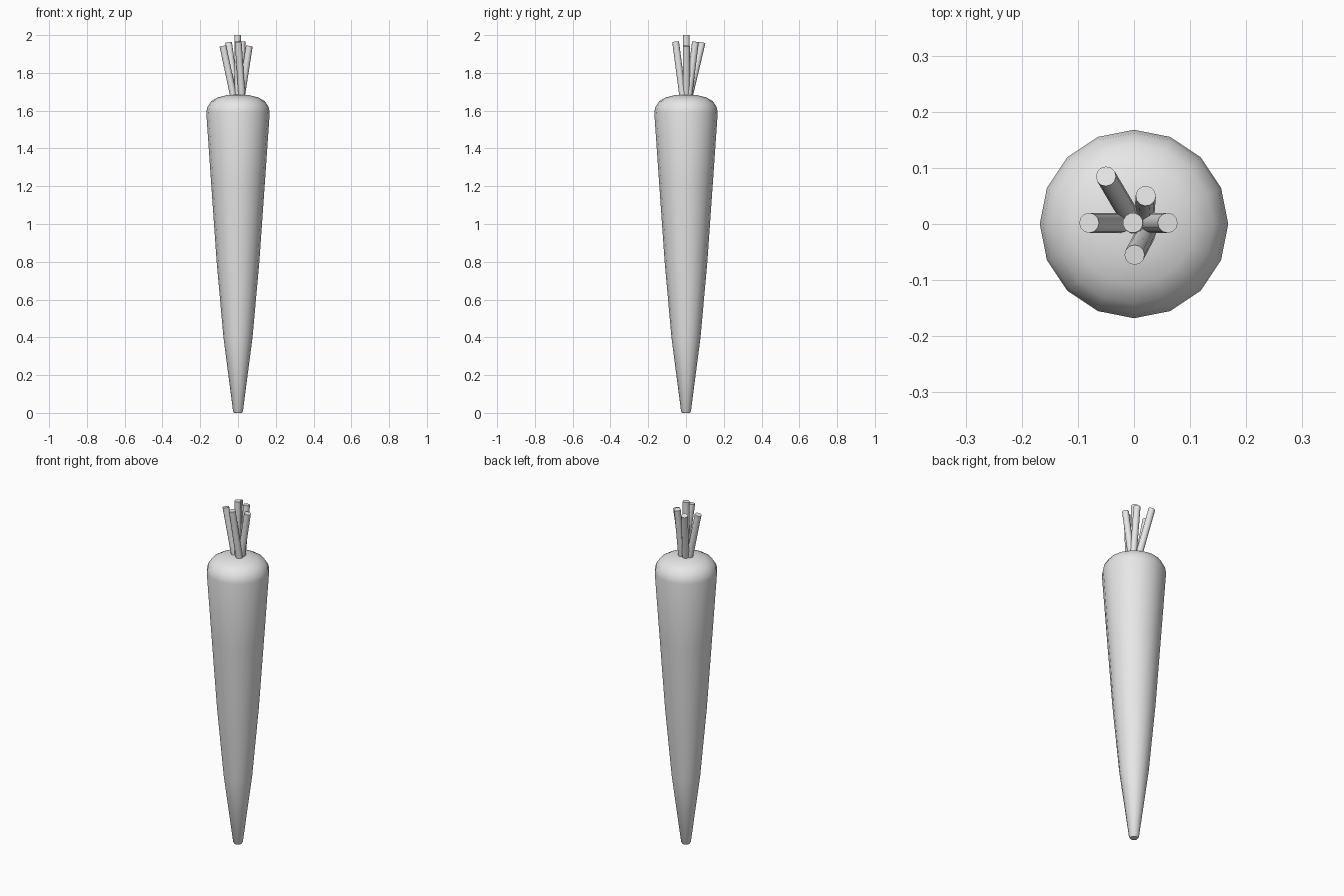
import bpy
import bmesh
import math
from mathutils import Vector

cube = bpy.data.objects.get("Cube")
if cube:
    bpy.data.objects.remove(cube, do_unlink=True)

GREY = (0.8, 0.8, 0.8, 1)
grey = bpy.data.materials.new("plain grey")
grey.use_nodes = True
grey.diffuse_color = GREY
grey.node_tree.nodes["Principled BSDF"].inputs["Base Color"].default_value = GREY


def add_object(name, bm):
    """Turn a bmesh into a smooth shaded object."""
    bmesh.ops.recalc_face_normals(bm, faces=bm.faces)
    mesh = bpy.data.meshes.new(name)
    bm.to_mesh(mesh)
    bm.free()
    mesh.materials.append(grey)
    obj = bpy.data.objects.new(name, mesh)
    bpy.context.collection.objects.link(obj)
    bpy.ops.object.select_all(action="DESELECT")
    obj.select_set(True)
    bpy.context.view_layer.objects.active = obj
    bpy.ops.object.shade_smooth_by_angle(angle=math.radians(50))
    return obj


def loft(name, rings, sides):
    """Bridge horizontal rings given as (x, y, z, radius) and cap both ends."""
    bm = bmesh.new()
    loops = []
    for x, y, z, r in rings:
        angles = [math.tau * i / sides for i in range(sides)]
        loops.append([bm.verts.new((x + r * math.cos(a), y + r * math.sin(a), z))
                      for a in angles])
    for low, high in zip(loops, loops[1:]):
        for i in range(sides):
            j = (i + 1) % sides
            bm.faces.new((low[i], low[j], high[j], high[i]))
    bm.faces.new(loops[0])
    bm.faces.new(loops[-1])
    return add_object(name, bm)


def stem(name, base, tip, radius=0.018, sides=12):
    """Straight cylinder between two points."""
    base, tip = Vector(base), Vector(tip)
    axis = tip - base
    bm = bmesh.new()
    bmesh.ops.create_cone(bm, cap_ends=True, segments=sides, radius1=radius,
                          radius2=radius, depth=axis.length)
    turn = axis.to_track_quat("Z", "Y").to_matrix()
    bmesh.ops.rotate(bm, verts=bm.verts, matrix=turn)
    bmesh.ops.translate(bm, verts=bm.verts, vec=(base + tip) / 2)
    return add_object(name, bm)


# Tapering root with a rounded shoulder
PROFILE = [(0, 0.02), (0.008, 0.026), (0.4, 0.077), (0.8, 0.113), (1.2, 0.141),
           (1.59, 0.168), (1.62, 0.162), (1.65, 0.142), (1.67, 0.108),
           (1.682, 0.06), (1.685, 0.02)]
loft("root", [(0, 0, z, r) for z, r in PROFILE], 16)

# Cut leaf stalks fanning out of the crown
STALKS = {
    "centre_stalk": ((0, 0, 1.66), (-0.002, 0.002, 2)),
    "right_stalk": ((-0.02, 0.002, 1.66), (-0.08, 0.002, 1.943)),
    "left_stalk": ((0.016, 0.002, 1.66), (0.06, 0.002, 1.943)),
    "back_right_stalk": ((-0.008, 0.014, 1.66), (-0.05, 0.085, 1.96)),
    "back_left_stalk": ((0.018, 0.012, 1.66), (0.021, 0.05, 1.965)),
    "front_stalk": ((0.022, -0.015, 1.66), (0.001, -0.055, 1.965)),
}
for name, (base, tip) in STALKS.items():
    stem(name, base, tip)
